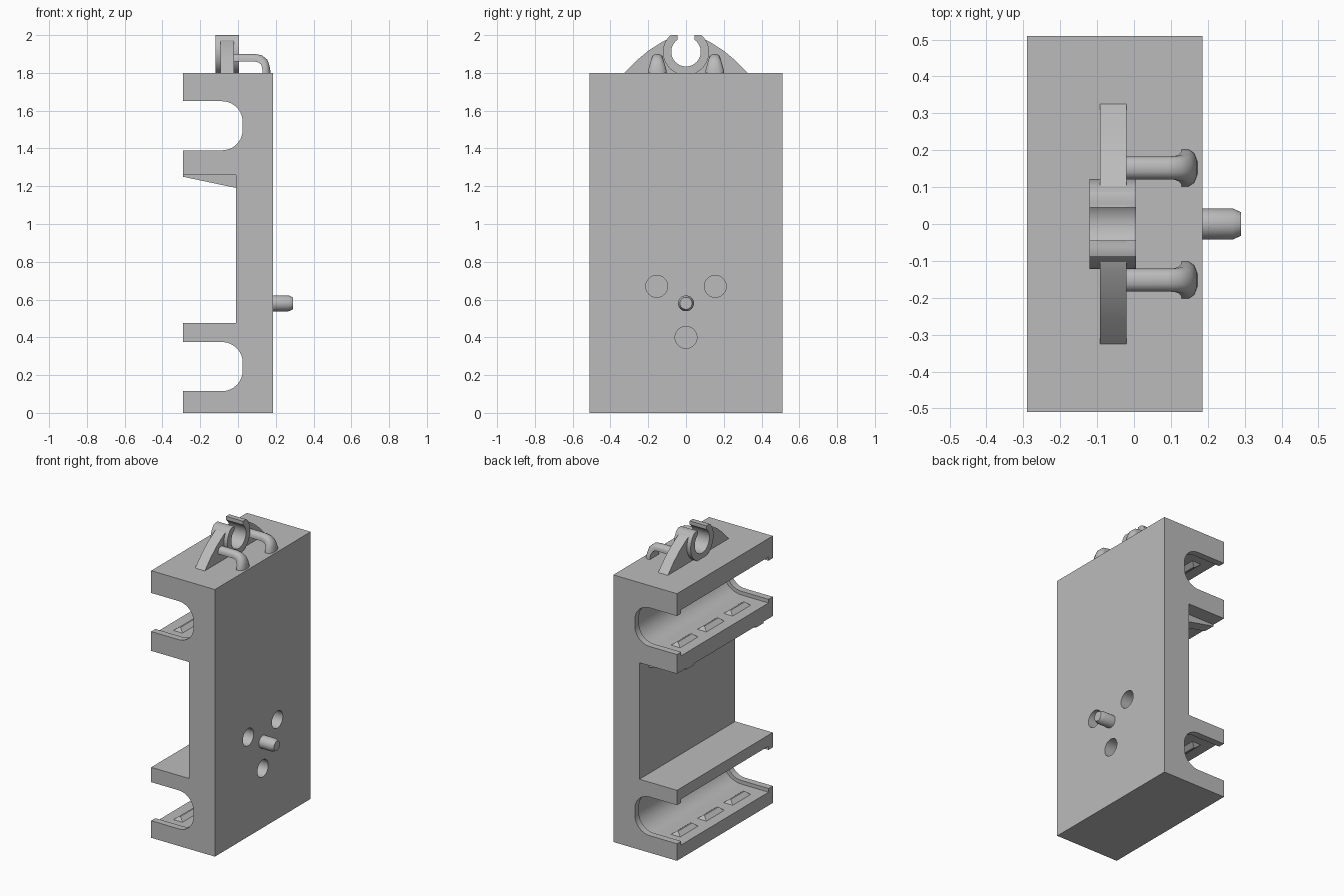
import bpy, bmesh
from math import sin, cos, pi, radians
from mathutils import Vector

cube = bpy.data.objects.get("Cube")
if cube:
    bpy.data.objects.remove(cube, do_unlink=True)

GREY = (0.5, 0.5, 0.5, 1)
grey = bpy.data.materials.new("plain grey")
grey.use_nodes = True
grey.diffuse_color = GREY
grey.node_tree.nodes["Principled BSDF"].inputs["Base Color"].default_value = GREY


def loft(name, rings):
    """Skin a list of equal-length point rings and close both ends."""
    bm = bmesh.new()
    rows = [[bm.verts.new(p) for p in ring] for ring in rings]
    n = len(rows[0])
    for a, b in zip(rows, rows[1:]):
        for i in range(n):
            j = (i + 1) % n
            bm.faces.new((a[i], a[j], b[j], b[i]))
    bm.faces.new(rows[0][::-1])
    bm.faces.new(rows[-1])
    bmesh.ops.recalc_face_normals(bm, faces=bm.faces)
    mesh = bpy.data.meshes.new(name)
    bm.to_mesh(mesh)
    bm.free()
    mesh.materials.append(grey)
    obj = bpy.data.objects.new(name, mesh)
    bpy.context.collection.objects.link(obj)
    return obj


def prism_y(name, pts, y0, y1):
    return loft(name, [[(x, y, z) for x, z in pts] for y in (y0, y1)])


def prism_x(name, pts, x0, x1):
    return loft(name, [[(x, y, z) for y, z in pts] for x in (x0, x1)])


def circle(cy, cz, r, n=40):
    return [(cy + r * cos(2 * pi * i / n), cz + r * sin(2 * pi * i / n)) for i in range(n)]


def cut(obj, cutters):
    """Subtract the cutters for good, then delete them."""
    for c in cutters:
        c.hide_render = True
        mod = obj.modifiers.new("cut", 'BOOLEAN')
        mod.operation, mod.solver, mod.object = 'DIFFERENCE', 'EXACT', c
    deps = bpy.context.evaluated_depsgraph_get()
    mesh = bpy.data.meshes.new_from_object(obj.evaluated_get(deps))
    obj.modifiers.clear()
    obj.data = mesh
    for c in cutters:
        bpy.data.objects.remove(c, do_unlink=True)


def smooth(obj, angle=30):
    bpy.ops.object.select_all(action='DESELECT')
    obj.select_set(True)
    bpy.context.view_layer.objects.active = obj
    bpy.ops.object.shade_smooth_by_angle(angle=radians(angle))


FRONT, BACK, SIDE = -0.29, 0.185, 0.51
SLOTS = (0.245, 1.52)       # slot centre heights
HALF, DEPTH, R = 0.13, 0.025, 0.11


def slot(zc, grow=0.0, x0=FRONT):
    """Rounded slot outline, from bottom lip to top lip."""
    h, xe, r = HALF + grow, DEPTH + grow, R + grow
    pts = [(x0, zc - h)]
    for centre, start in ((zc - h + r, -pi / 2), (zc + h - r, 0)):
        pts += [(xe - r + r * cos(start + pi / 2 * i / 12),
                 centre + r * sin(start + pi / 2 * i / 12)) for i in range(13)]
    return pts + [(x0, zc + h)]


# Main body: side outline with two slots and a wide middle gap
outline = [(BACK, 0), (BACK, 1.8), (FRONT, 1.8)]
outline += slot(SLOTS[1])[::-1]
outline += [(FRONT, 1.26), (-0.01, 1.26), (-0.01, 0.475), (FRONT, 0.475)]
outline += slot(SLOTS[0])[::-1]
outline += [(FRONT, 0)]
body = prism_y("body", outline, -SIDE, SIDE)

# Recesses between the end lips, and three blind holes in the back
cutters = [prism_y("recess_cutter", slot(z, 0.025, -0.35), -0.465, 0.465) for z in SLOTS]
cutters += [prism_x("hole_cutter", circle(y, z, 0.058), 0.085, 0.25)
            for y, z in ((-0.155, 0.67), (0.155, 0.67), (0, 0.4))]
cut(body, cutters)
smooth(body)

# Grip ridges on the floor and ceiling of each recess
for zc in SLOTS:
    for side in (-1, 1):
        base = zc + side * (HALF + 0.03)
        top = zc + side * (HALF + 0.002)
        for y in (-0.28, 0, 0.28):
            loft("grip_ridge", [
                [(-0.225, y - 0.1, base), (-0.145, y - 0.1, base),
                 (-0.145, y + 0.1, base), (-0.225, y + 0.1, base)],
                [(-0.19, y - 0.075, top), (-0.18, y - 0.075, top),
                 (-0.18, y + 0.075, top), (-0.19, y + 0.075, top)]])

# Tapered gussets below the upper shelf
for y in (-0.37, 0.37):
    prism_y("shelf_gusset", [(FRONT, 1.265), (FRONT, 1.25), (-0.005, 1.19), (-0.005, 1.265)],
            y - 0.04, y + 0.04)

# Locating pin with a chamfered tip
pin = loft("locating_pin", [[(x, y, z) for y, z in circle(0, 0.58, r, 32)]
                            for x, r in ((0.17, 0.042), (0.268, 0.042), (0.29, 0.032))])
smooth(pin)

# Top clip: curved fin plus a split ring
half = [(0.325, 1.79), (0.325, 1.8), (0.262, 1.865), (0.2, 1.917), (0.125, 1.965), (0.05, 2.0)]
fin = prism_x("clip_fin", half + [(-y, z) for y, z in half[::-1]], -0.092, -0.02)
ring = prism_x("clip_ring", [(y, min(z, 2.0)) for y, z in circle(0, 1.91, 0.122, 48)], -0.12, 0.005)
for part in (fin, ring):
    bore = prism_x("bore_cutter", circle(0, 1.912, 0.078, 48), -0.2, 0.1)
    gap = prism_x("gap_cutter", [(-0.045, 1.92), (0.045, 1.92), (0.045, 2.1), (-0.045, 2.1)],
                  -0.2, 0.1)
    cut(part, [bore, gap])
    smooth(part)

# Two latch arms that bend down into flared feet
for y in (-0.152, 0.152):
    # x, z, downward bend in degrees, half width, half thickness
    path = [(-0.03, 1.88, 0, 0.031, 0.02), (0.09, 1.88, 0, 0.031, 0.02),
            (0.118, 1.874, 25, 0.032, 0.021), (0.138, 1.858, 55, 0.036, 0.021),
            (0.147, 1.835, 75, 0.043, 0.02), (0.15, 1.812, 85, 0.049, 0.021),
            (0.15, 1.795, 90, 0.051, 0.022)]
    rings = []
    for x, z, bend, w, t in path:
        b = radians(bend)
        up = Vector((sin(b), 0, cos(b)))
        section = [(-1, -1), (1, -1), (1, -0.1), (0.8, 0.6), (0.35, 1),
                   (-0.35, 1), (-0.8, 0.6), (-1, -0.1)]
        rings.append([Vector((x, y + w * s, z)) + up * t * v for s, v in section])
    smooth(loft("latch_arm", rings), 40)
